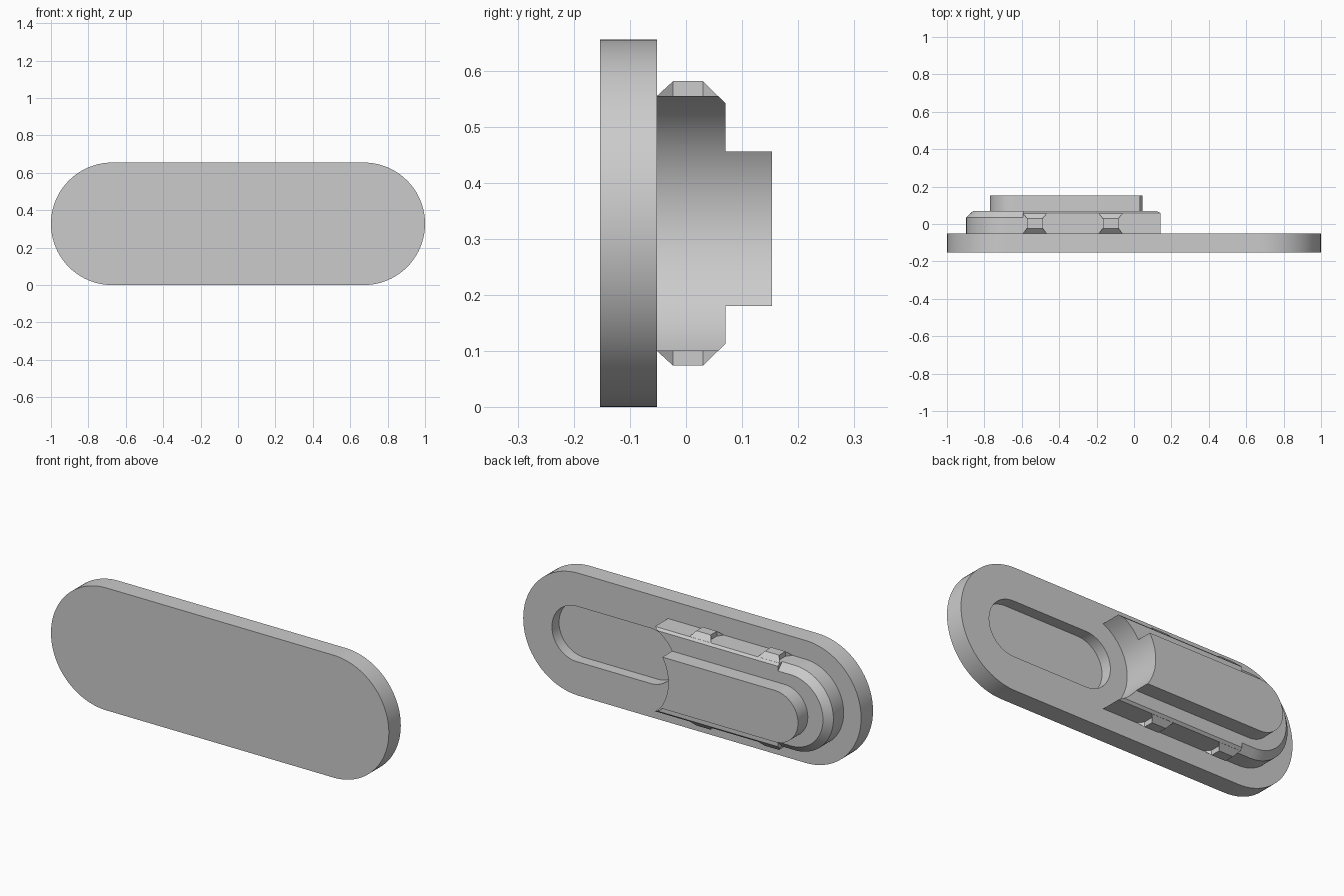
import bpy, bmesh, math

if "Cube" in bpy.data.objects:
    bpy.data.objects.remove(bpy.data.objects["Cube"], do_unlink=True)

MID = 0.3275                      # height of the centre line
FRONT, BACK = -0.153, -0.052      # base plate faces
COLLAR_TOP, HANDLE_TOP = 0.07, 0.153
STEP = -0.594                     # where the rounded collar end begins

grey = bpy.data.materials.new("plain_grey")
grey.use_nodes = True
grey.diffuse_color = (0.6, 0.6, 0.6, 1)
grey.node_tree.nodes["Principled BSDF"].inputs["Base Color"].default_value = (0.6, 0.6, 0.6, 1)


def arc(cx, cz, r, start, end, n=40):
    return [(cx + r * math.cos(a), cz + r * math.sin(a))
            for a in (math.radians(start + (end - start) * i / n) for i in range(n + 1))]


def stadium(x0, x1, r, cz=MID):
    return arc(x1, cz, r, -90, 90) + arc(x0, cz, r, 90, 270)


def half_stadium(cx, x1, r):
    return [(x1, MID - r), (x1, MID + r)] + arc(cx, MID, r, 90, 270)


def rect(x0, x1, z0, z1):
    return [(x0, z0), (x1, z0), (x1, z1), (x0, z1)]


def loft(name, rings):
    """Solid through (y, outline) rings with equal point counts."""
    bm = bmesh.new()
    loops = [[bm.verts.new((x, y, z)) for x, z in pts] for y, pts in rings]
    n = len(loops[0])
    for a, b in zip(loops, loops[1:]):
        for i in range(n):
            j = (i + 1) % n
            bm.faces.new((a[i], a[j], b[j], b[i]))
    bm.faces.new(loops[0])
    bm.faces.new(loops[-1])
    bmesh.ops.recalc_face_normals(bm, faces=bm.faces)
    mesh = bpy.data.meshes.new(name)
    bm.to_mesh(mesh)
    bm.free()
    mesh.materials.append(grey)
    obj = bpy.data.objects.new(name, mesh)
    bpy.context.collection.objects.link(obj)
    return obj


def activate(obj):
    bpy.ops.object.select_all(action='DESELECT')
    obj.select_set(True)
    bpy.context.view_layer.objects.active = obj


def cut(obj, cutter):
    activate(obj)
    mod = obj.modifiers.new("cut", 'BOOLEAN')
    mod.operation, mod.solver, mod.object = 'DIFFERENCE', 'EXACT', cutter
    bpy.ops.object.modifier_apply(modifier=mod.name)


# Base plate with a finger recess in the back
base = loft("base_plate", [(y, stadium(-0.6725, 0.6725, 0.3275)) for y in (FRONT, BACK)])
recess = loft("recess_cutter", [(y, stadium(0.247, 0.682, 0.148)) for y in (BACK - 0.06, 0.1)])
cut(base, recess)

# Collar: straight body with a fine chamfer, rounded end with a wide one
body = loft("collar_body", [(y, rect(STEP, 0.24, MID - h, MID + h))
                            for y, h in ((BACK, 0.227), (0.058, 0.227), (COLLAR_TOP, 0.215))])
end = loft("collar_end", [(y, half_stadium(-0.67, STEP, r))
                          for y, r in ((BACK, 0.227), (0.035, 0.227), (COLLAR_TOP, 0.19))])

# Raised handle block
handle = loft("handle_block", [(y, stadium(-0.632, 0.2, 0.138, 0.318))
                               for y in (COLLAR_TOP, HANDLE_TOP)])

# Concave end shared by collar and handle, concentric with the recess
scoop = loft("scoop_cutter", [(y, arc(0.247, MID, 0.25, 0, 351)) for y in (-0.2, 0.3)])
for obj in (body, handle):
    cut(obj, scoop)

# Tapered snap clips on the upper and lower edges
clips = []
for side, s in (("upper", 1), ("lower", -1)):
    for where, cx in (("outer", -0.53), ("inner", -0.125)):
        def band(half, h):
            return rect(cx - half, cx + half, *sorted((MID + s * 0.22, MID + s * h)))
        clips.append(loft(f"{side}_{where}_clip",
                          [(BACK, band(0.064, 0.227)), (-0.023, band(0.042, 0.2535)),
                           (0.03, band(0.042, 0.2535)), (0.057, band(0.064, 0.227))]))

for helper in (recess, scoop):
    bpy.data.objects.remove(helper, do_unlink=True)

# Smooth curves, crisp edges
for obj in [base, body, end, handle] + clips:
    activate(obj)
    bpy.ops.object.shade_smooth_by_angle(angle=math.radians(25))
